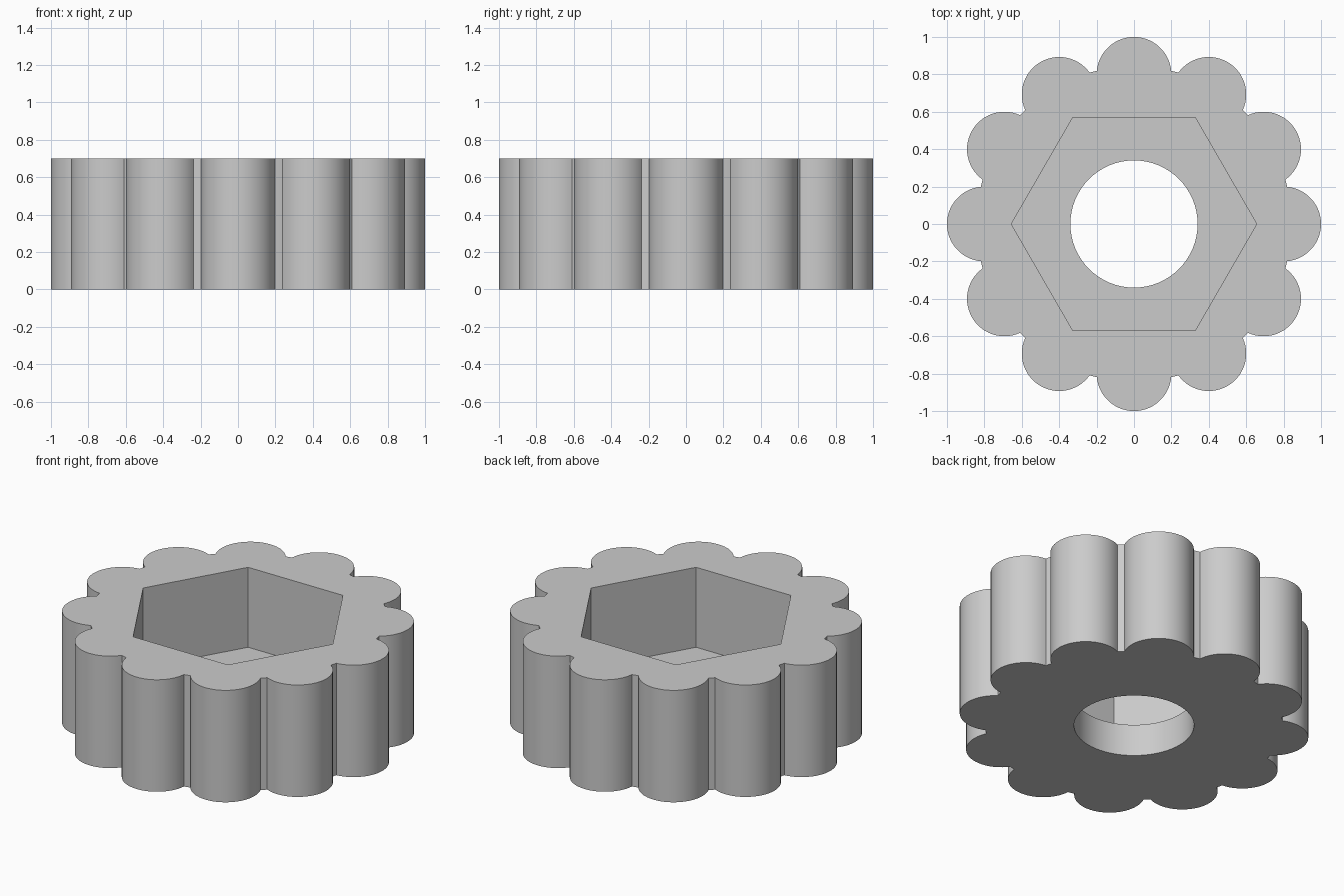
import bpy
import bmesh
from math import acos, cos, sin, pi

cube = bpy.data.objects.get("Cube")
if cube:
    bpy.data.objects.remove(cube, do_unlink=True)

HEIGHT, FLOOR = 0.7, 0.2
LOBES, LOBE_R, LOBE_DIST, CORE_R = 12, 0.2, 0.8, 0.843
HEX_R, BORE_R = 0.656, 0.34


def circle(radius, sides):
    return [(radius * cos(2 * pi * i / sides), radius * sin(2 * pi * i / sides))
            for i in range(sides)]


def lobed_outline(steps=28):
    """Round lobes around a core, each arc ending where it meets the core."""
    reach = acos((CORE_R**2 - LOBE_DIST**2 - LOBE_R**2) / (2 * LOBE_DIST * LOBE_R))
    points = []
    for k in range(LOBES):
        turn = 2 * pi * k / LOBES
        for i in range(steps + 1):
            a = turn - reach + 2 * reach * i / steps
            points.append((LOBE_DIST * cos(turn) + LOBE_R * cos(a),
                           LOBE_DIST * sin(turn) + LOBE_R * sin(a)))
        valley = turn + pi / LOBES
        points.append((CORE_R * cos(valley), CORE_R * sin(valley)))
    return points


def wall(bm, points, z_low, z_high):
    """Upright wall along a closed profile; returns its low and high edges."""
    rings = []
    for z in (z_low, z_high):
        verts = [bm.verts.new((x, y, z)) for x, y in points]
        rings.append([bm.edges.new((v, verts[i - 1])) for i, v in enumerate(verts)])
    for low, high in zip(*rings):
        a, b = low.verts
        c, d = high.verts
        bm.faces.new((a, b, d, c))
    return rings


bm = bmesh.new()
# Lobed outside, hexagonal pocket and round bore
outer_low, outer_high = wall(bm, lobed_outline(), 0, HEIGHT)
hex_low, hex_high = wall(bm, circle(HEX_R, 6), FLOOR, HEIGHT)
bore_low, bore_high = wall(bm, circle(BORE_R, 64), 0, FLOOR)
# Underside, pocket floor and top rim
for outside, inside in ((outer_low, bore_low), (hex_low, bore_high), (outer_high, hex_high)):
    bmesh.ops.triangle_fill(bm, edges=outside + inside, use_beauty=True)
bmesh.ops.recalc_face_normals(bm, faces=bm.faces)

mesh = bpy.data.meshes.new("lobed_knob")
bm.to_mesh(mesh)
bm.free()
knob = bpy.data.objects.new("lobed_knob", mesh)
bpy.context.collection.objects.link(knob)

# Plain grey
grey = bpy.data.materials.new("grey")
grey.use_nodes = True
colour = (0.6, 0.6, 0.6, 1)
grey.diffuse_color = colour
grey.node_tree.nodes["Principled BSDF"].inputs["Base Color"].default_value = colour
mesh.materials.append(grey)

bpy.ops.object.select_all(action="DESELECT")
knob.select_set(True)
bpy.context.view_layer.objects.active = knob
bpy.ops.object.shade_smooth_by_angle(angle=pi / 6)
